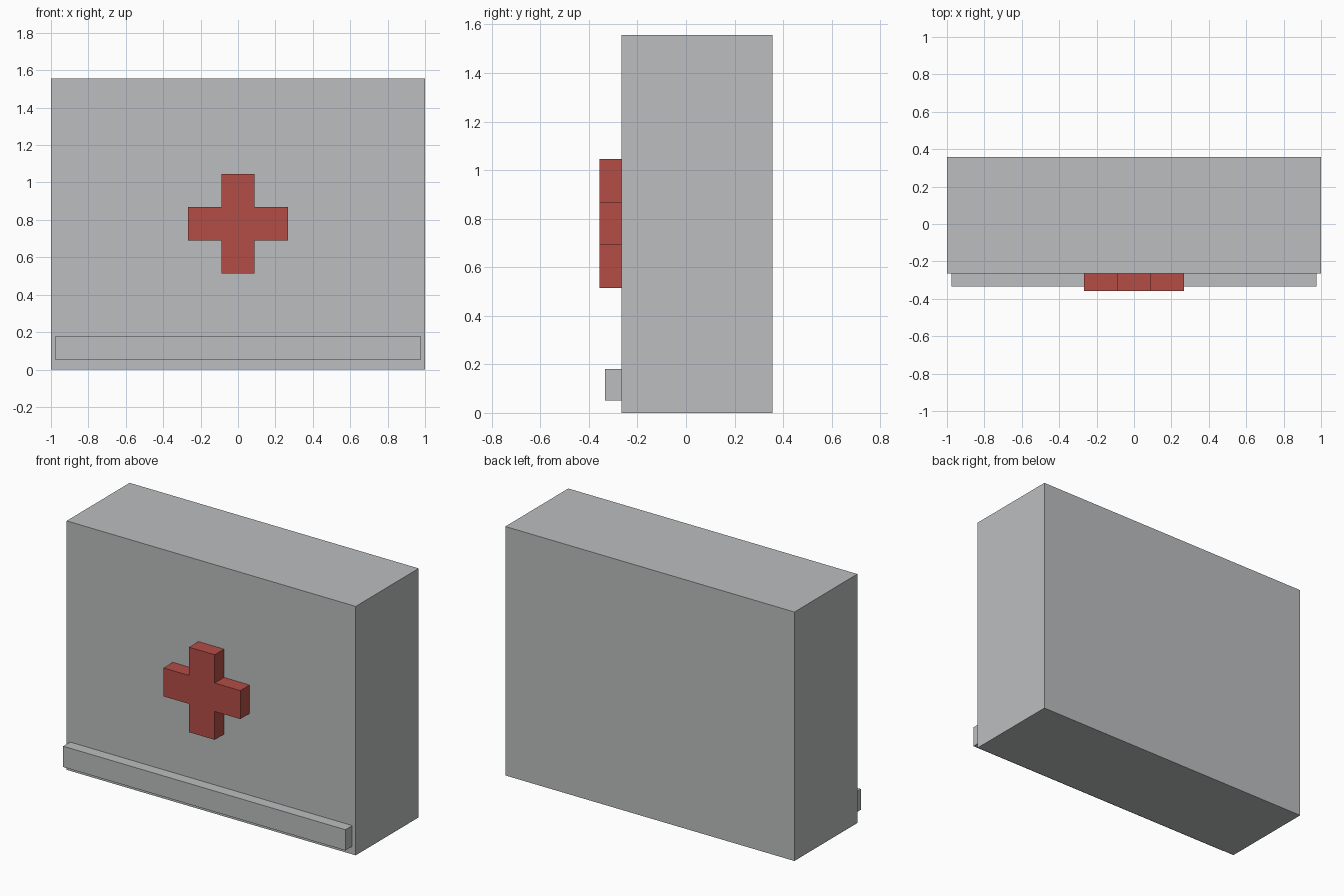
import bpy
import bmesh
from mathutils import Vector

cube = bpy.data.objects.get("Cube")
if cube:
    bpy.data.objects.remove(cube, do_unlink=True)


def make_material(name, rgb):
    mat = bpy.data.materials.new(name)
    mat.use_nodes = True
    colour = (*rgb, 1.0)
    mat.diffuse_color = colour
    mat.node_tree.nodes["Principled BSDF"].inputs["Base Color"].default_value = colour
    return mat


def add_object(name, bm, mat):
    bmesh.ops.recalc_face_normals(bm, faces=bm.faces)
    mesh = bpy.data.meshes.new(name)
    bm.to_mesh(mesh)
    bm.free()
    mesh.materials.append(mat)
    obj = bpy.data.objects.new(name, mesh)
    bpy.context.collection.objects.link(obj)
    return obj


def add_prism(name, outline, y_front, y_back, mat):
    """Extrude an outline in the xz plane from y_front to y_back."""
    bm = bmesh.new()
    face = bm.faces.new([bm.verts.new((x, y_front, z)) for x, z in outline])
    extruded = bmesh.ops.extrude_face_region(bm, geom=[face], use_keep_orig=True)
    verts = [v for v in extruded["geom"] if isinstance(v, bmesh.types.BMVert)]
    bmesh.ops.translate(bm, verts=verts, vec=Vector((0, y_back - y_front, 0)))
    return add_object(name, bm, mat)


def rectangle(half_width, bottom, top):
    return [(-half_width, bottom), (half_width, bottom),
            (half_width, top), (-half_width, top)]


def plus_shape(reach, half_arm, centre_z):
    # One corner of the plus, turned through four quarters
    points = []
    x_z = [(reach, -half_arm), (reach, half_arm), (half_arm, half_arm)]
    for _ in range(4):
        points += [(x, z + centre_z) for x, z in x_z]
        x_z = [(-z, x) for x, z in x_z]
    return points


grey = make_material("light grey", (0.50, 0.515, 0.52))
red = make_material("red", (0.456, 0.074, 0.061))

FRONT = -0.265

# Cabinet box
add_prism("cabinet_body", rectangle(1.0, 0.0, 1.557), FRONT, 0.357, grey)

# Rail along the bottom of the front
add_prism("front_rail", rectangle(0.976, 0.05, 0.18), -0.333, FRONT, grey)

# Raised cross on the front
add_prism("front_cross", plus_shape(0.266, 0.089, 0.78), -0.357, FRONT, red)
